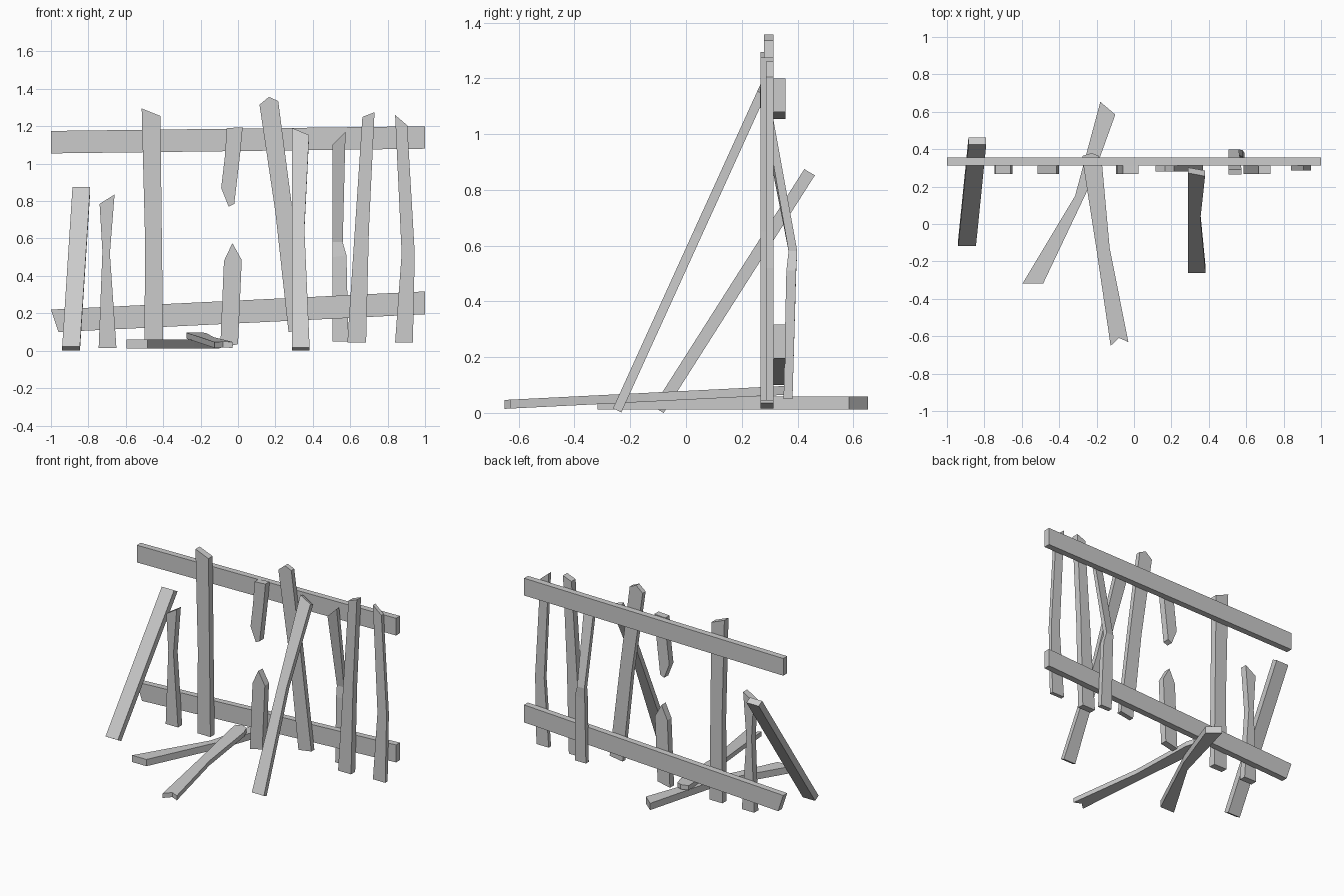
import bpy, bmesh
from mathutils import Vector


def board(name, rows, origin, along, thick, bend=None):
    """Sawn board: rows of (across, length) points run from the foot to the tip.
    bend gives an optional (front, back) offset pair in y for every row."""
    bm = bmesh.new()
    o, v, n = Vector(origin), Vector(along).normalized(), Vector(thick)
    front, back = [], []
    for i, row in enumerate(rows):
        f_off, b_off = bend[i] if bend else (0, 0)
        base = [o + Vector((a, 0, 0)) + v * b for a, b in row]
        front.append([bm.verts.new(p + Vector((0, f_off, 0))) for p in base])
        back.append([bm.verts.new(p + n + Vector((0, b_off, 0))) for p in base])
    # Broad faces between successive rows
    for side in (front, back):
        for lo, hi in zip(side, side[1:]):
            bm.faces.new(lo + hi[::-1])

    # Edge walls around the outline
    def loop(s):
        return s[0] + [r[-1] for r in s[1:-1]] + s[-1][::-1] + [r[0] for r in s[-2:0:-1]]
    lf, lb = loop(front), loop(back)
    for i in range(len(lf)):
        j = (i + 1) % len(lf)
        bm.faces.new((lf[i], lf[j], lb[j], lb[i]))
    bmesh.ops.recalc_face_normals(bm, faces=bm.faces)
    me = bpy.data.meshes.new(name)
    bm.to_mesh(me)
    bm.free()
    ob = bpy.data.objects.new(name, me)
    bpy.context.collection.objects.link(ob)
    return ob


def upright(name, rows, y0=0.267, y1=0.313):
    return board(name, rows, (0, y0, 0), (0, 0, 1), (0, y1 - y0, 0))


# Rails behind the pickets
upright("top_rail", [[(-1, 1.055), (1, 1.08)], [(-1, 1.175), (1, 1.20)]], 0.313, 0.356)
upright("bottom_rail", [[(-0.96, 0.10), (1, 0.195)], [(-1, 0.22), (1, 0.317)]], 0.313, 0.356)

# Standing pickets
upright("picket_short", [[(-0.745, 0.015), (-0.65, 0.015)], [(-0.725, 0.53), (-0.685, 0.52)],
                         [(-0.74, 0.785), (-0.66, 0.835)]])
upright("picket_tall", [[(-0.50, 0.015), (-0.40, 0.015)], [(-0.497, 0.6), (-0.407, 0.6)],
                        [(-0.515, 1.295), (-0.415, 1.255)]])
upright("picket_slanted", [[(0.27, 0.10), (0.37, 0.115)], [(0.20, 0.74), (0.29, 0.76)],
                           [(0.115, 1.315), (0.165, 1.357), (0.215, 1.335)]], 0.28)
upright("picket_right", [[(0.585, 0.045), (0.685, 0.045)], [(0.625, 0.65), (0.70, 0.65)],
                         [(0.665, 1.25), (0.73, 1.275)]])
upright("picket_end", [[(0.84, 0.045), (0.935, 0.045)], [(0.875, 0.52), (0.945, 0.52)],
                       [(0.84, 1.26), (0.905, 1.205)]], 0.287)

# Picket snapped in two
upright("snapped_picket_upper", [[(-0.05, 0.77), (-0.02, 0.785)], [(-0.09, 0.87), (-0.01, 0.87)],
                                 [(-0.07, 1.04), (0.01, 1.04)], [(-0.06, 1.19), (0.025, 1.195)]])
upright("snapped_picket_lower", [[(-0.095, 0.015), (0.0, 0.035)], [(-0.075, 0.48), (0.02, 0.485)],
                                 [(-0.03, 0.575)]])

# Picket buckled backwards behind the lower rail
board("buckled_picket",
      [[(0.505, 0.05), (0.59, 0.05)], [(0.505, 0.50), (0.58, 0.51)],
       [(0.505, 0.58), (0.56, 0.58)], [(0.505, 1.10), (0.575, 1.17)]],
      (0, 0, 0), (0, 0, 1), (0, 0.035, 0),
      [(0.35, 0.347), (0.36, 0.36), (0.368, 0.364), (0.265, 0.257)])

# Loose planks leaning against the fence
board("leaning_plank_left",
      [[(-0.94, 0), (-0.845, 0)], [(-0.885, 1.01), (-0.79, 1.01)]],
      (0, -0.118, 0.022), (0, 0.537, 0.844), (0, 0.038, -0.022))
board("leaning_plank_right",
      [[(0.29, 0), (0.383, 0)], [(0.288, 0.7), (0.355, 0.7)], [(0.29, 1.29), (0.38, 1.25)]],
      (0, -0.262, 0.016), (0, 0.414, 0.91), (0, 0.03, -0.014))

# Fallen planks on the ground
board("fallen_plank_flat",
      [[(-0.595, -0.317), (-0.485, -0.317)], [(-0.315, 0.15), (-0.235, 0.21)],
       [(-0.18, 0.653), (-0.10, 0.585)]],
      (0, 0, 0.012), (0, 1, 0), (0, 0, 0.047))
board("fallen_plank_split",
      [[(-0.125, -0.652), (-0.08, -0.61), (-0.03, -0.632)], [(-0.20, -0.14), (-0.13, -0.13)],
       [(-0.27, 0.31), (-0.17, 0.31)], [(-0.275, 0.365), (-0.225, 0.38), (-0.19, 0.365)]],
      (0, 0, 0.047), (0, 1, 0.05), (0, 0, 0.032))
